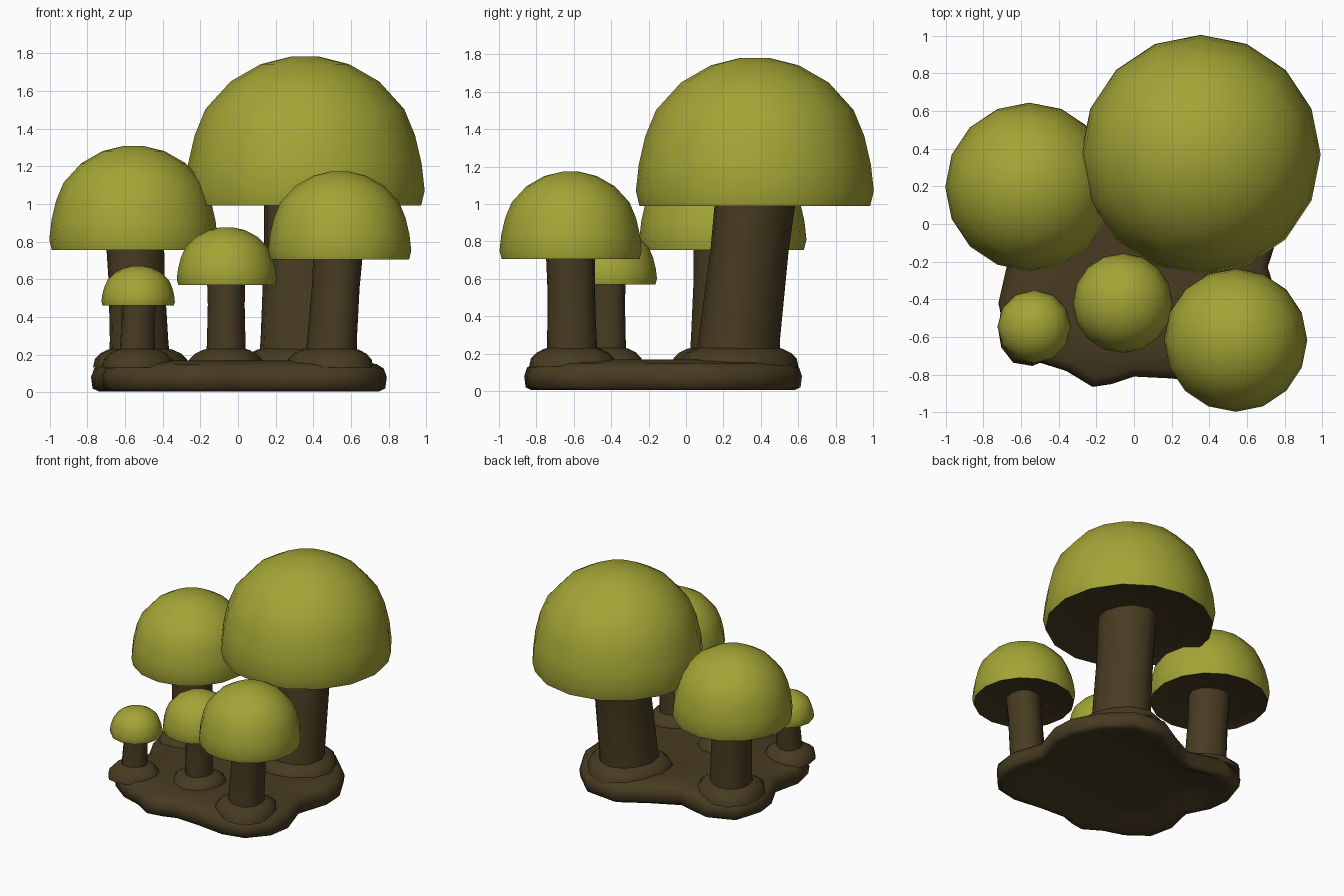
import bpy, bmesh, math

if "Cube" in bpy.data.objects:
    bpy.data.objects.remove(bpy.data.objects["Cube"])

def material(name, rgb):
    m = bpy.data.materials.new(name)
    m.diffuse_color = (*rgb, 1)
    m.use_nodes = True
    m.node_tree.nodes["Principled BSDF"].inputs["Base Color"].default_value = m.diffuse_color
    return m

GREEN = material("olive green", (0.37, 0.375, 0.036))
BROWN = material("dark brown", (0.064, 0.044, 0.0155))

def skin(name, rings, mats, angle, mat_rule=lambda i: 0):
    """Join successive rings of points with quads and close both ends with a fan."""
    bm = bmesh.new()
    loops = [[bm.verts.new(p) for p in ring] for ring in rings]
    n = len(loops[0])
    for i in range(len(loops) - 1):
        a, b = loops[i], loops[i + 1]
        for k in range(n):
            f = bm.faces.new((a[k], a[(k + 1) % n], b[(k + 1) % n], b[k]))
            f.material_index = mat_rule(i)
    for loop, i in ((loops[0], 0), (loops[-1], len(loops) - 2)):
        c = bm.verts.new([sum(v.co[j] for v in loop) / n for j in range(3)])
        for k in range(n):
            f = bm.faces.new((loop[k], loop[(k + 1) % n], c))
            f.material_index = mat_rule(i)
    bmesh.ops.recalc_face_normals(bm, faces=bm.faces)
    me = bpy.data.meshes.new(name)
    bm.to_mesh(me)
    bm.free()
    for m in mats:
        me.materials.append(m)
    ob = bpy.data.objects.new(name, me)
    bpy.context.collection.objects.link(ob)
    bpy.ops.object.select_all(action='DESELECT')
    ob.select_set(True)
    bpy.context.view_layer.objects.active = ob
    bpy.ops.object.shade_smooth_by_angle(angle=math.radians(angle))
    return ob

def circle(cx, cy, z, r, n, wobble=0.0):
    pts = []
    for k in range(n):
        t = 2 * math.pi * k / n
        q = r * (1 + wobble * math.sin(3 * t + cx * 9))
        pts.append((cx + q * math.cos(t), cy + q * math.sin(t), z))
    return pts

# cap profile: (radius fraction, height fraction), shallow underside first
CAP = [(0.30, 0.07), (0.65, 0.06), (0.88, 0.02), (0.97, 0.0), (1.0, 0.10),
       (0.975, 0.28), (0.92, 0.47), (0.83, 0.645), (0.62, 0.83),
       (0.37, 0.945), (0.12, 0.995)]

# name, cap x, y, radius, bottom z, top z, stem foot x, y, stem radius, sides
MUSHROOMS = [
    ("large", 0.355, 0.368, 0.636, 0.99, 1.785, 0.335, 0.265, 0.218, 16),
    ("left", -0.555, 0.197, 0.447, 0.755, 1.31, -0.53, 0.18, 0.155, 16),
    ("right", 0.54, -0.617, 0.380, 0.705, 1.175, 0.50, -0.61, 0.132, 16),
    ("middle", -0.06, -0.42, 0.265, 0.57, 0.877, -0.06, -0.42, 0.102, 16),
    ("small", -0.53, -0.545, 0.195, 0.46, 0.672, -0.54, -0.56, 0.092, 12),
]

for name, x, y, r, z0, z1, fx, fy, sr, n in MUSHROOMS:
    # cap
    h = z1 - z0
    skin(name + "_cap", [circle(x, y, z0 + h * b, r * a, n) for a, b in CAP],
         [GREEN, BROWN], 60, lambda i: 1 if i < 3 else 0)
    # leaning stem
    top = z0 + 0.12 * h
    rings = []
    for z, k in ((0.14, 1.05), (0.28, 1.0), (0.6 * top + 0.1, 0.96), (top, 1.0)):
        t = max(0, (z - 0.2) / (top - 0.2))
        rings.append(circle(fx + (x - fx) * t, fy + (y - fy) * t, z, sr * k, 12, 0.05))
    skin(name + "_stem", rings, [BROWN], 50)
    # mound around the foot
    skin(name + "_mound",
         [circle(fx, fy, z, sr + d, 12, 0.06) for z, d in
          ((0.13, 0.10), (0.175, 0.09), (0.205, 0.06), (0.225, 0.02), (0.235, -0.02))],
         [BROWN], 60)

# lumpy ground base with a hollow underside
OUTLINE = [(-0.78, 0.15), (-0.71, 0.37), (-0.5, 0.45), (-0.22, 0.38), (0.0, 0.49),
           (0.22, 0.62), (0.48, 0.59), (0.67, 0.41), (0.78, 0.2), (0.79, 0.02),
           (0.71, -0.23), (0.79, -0.48), (0.76, -0.66), (0.63, -0.81), (0.45, -0.85),
           (0.2, -0.82), (0.0, -0.81), (-0.12, -0.85), (-0.22, -0.865), (-0.36, -0.78),
           (-0.52, -0.73), (-0.68, -0.61), (-0.72, -0.42), (-0.67, -0.2), (-0.76, -0.02)]
BASE = [(0.4, 0.08), (0.72, 0.06), (0.88, 0.01), (0.95, 0.005), (0.99, 0.02),
        (1.0, 0.08), (0.98, 0.125), (0.93, 0.15), (0.72, 0.168), (0.35, 0.16)]
skin("ground_base",
     [[(px * s, -0.13 + (py + 0.13) * s, z) for px, py in OUTLINE] for s, z in BASE],
     [BROWN], 60)
